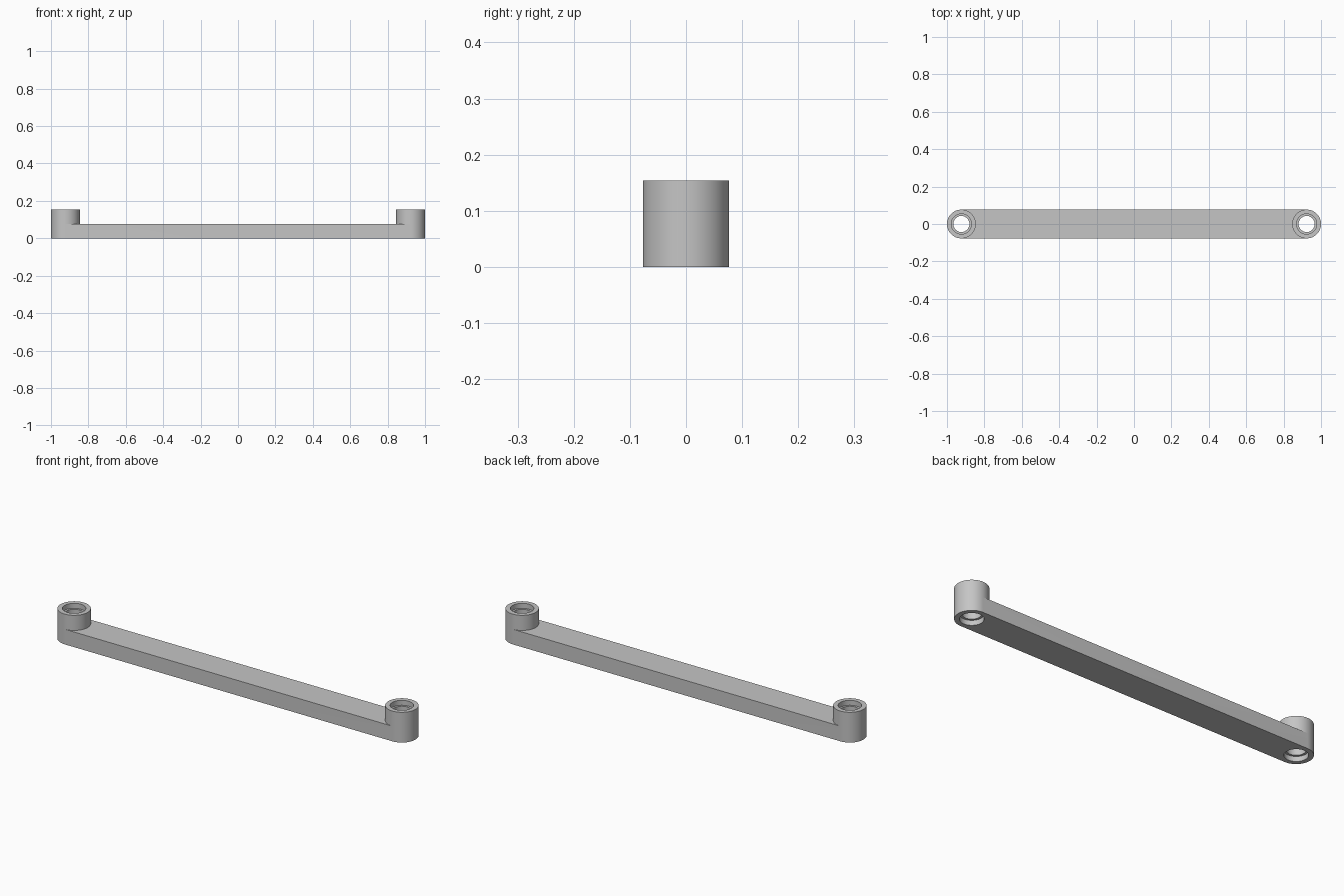
import bpy, bmesh
from math import cos, sin, pi, radians

if "Cube" in bpy.data.objects:
    bpy.data.objects.remove(bpy.data.objects["Cube"], do_unlink=True)

RADIUS, HEIGHT, BAR = 0.077, 0.154, 0.077   # boss radius, boss height, bar thickness
CENTRE = 1 - RADIUS
BORE, SEAT, DEPTH = 0.043, 0.054, 0.025     # through hole, counterbore, counterbore depth
N = 64

grey = bpy.data.materials.new("light grey")
grey.use_nodes = True
colour = (0.56, 0.56, 0.56, 1)
grey.diffuse_color = colour
grey.node_tree.nodes["Principled BSDF"].inputs["Base Color"].default_value = colour

bm = bmesh.new()

# Closed boss section: outer wall, then down the stepped hole
profile = [(RADIUS, 0), (RADIUS, BAR), (RADIUS, HEIGHT), (SEAT, HEIGHT),
           (SEAT, HEIGHT - DEPTH), (BORE, HEIGHT - DEPTH), (BORE, DEPTH),
           (SEAT, DEPTH), (SEAT, 0)]


def boss(side):
    """Revolve the section; leave the lower wall open where the bar joins.
    Returns the bottom and top joint arcs."""
    rings = []
    for r, z in profile:
        rings.append([bm.verts.new((side * (CENTRE - r * sin(2 * pi * i / N)),
                                    r * cos(2 * pi * i / N), z)) for i in range(N)])
    for k, low in enumerate(rings):
        high = rings[(k + 1) % len(rings)]
        for i in range(N):
            if k == 0 and i < N // 2:
                continue
            j = (i + 1) % N
            bm.faces.new((low[i], low[j], high[j], high[i]))
    return [ring[:N // 2 + 1] for ring in rings[:2]]


left, right = boss(1), boss(-1)

# Bar between the bosses: bottom, top and the two long sides
for a, b in zip(left, right):
    bm.faces.new(a + b[::-1])
for end in (0, -1):
    bm.faces.new((left[0][end], right[0][end], right[1][end], left[1][end]))

bmesh.ops.recalc_face_normals(bm, faces=bm.faces)
mesh = bpy.data.meshes.new("link_arm")
bm.to_mesh(mesh)
bm.free()
mesh.materials.append(grey)
arm = bpy.data.objects.new("link_arm", mesh)
bpy.context.collection.objects.link(arm)

# Smooth round walls, sharp rims
bpy.ops.object.select_all(action="DESELECT")
arm.select_set(True)
bpy.context.view_layer.objects.active = arm
bpy.ops.object.shade_smooth_by_angle(angle=radians(30))
